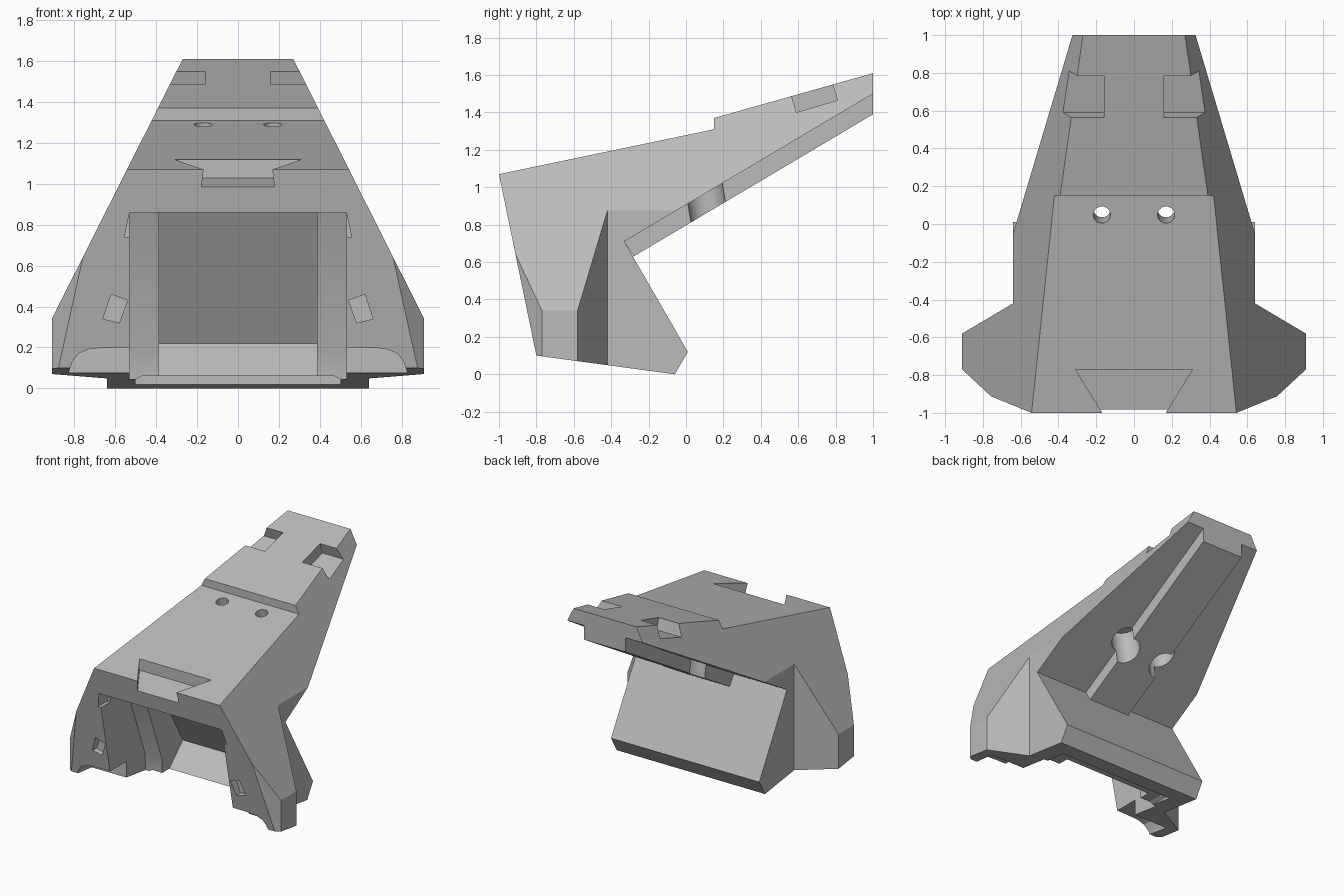
import bpy, bmesh, math
from mathutils import Matrix, Vector

cube = bpy.data.objects.get("Cube")
if cube:
    bpy.data.objects.remove(cube, do_unlink=True)

grey = bpy.data.materials.new("plain_grey")
grey.use_nodes = True
COLOUR = (0.5, 0.5, 0.5, 1)
grey.diffuse_color = COLOUR
grey.node_tree.nodes["Principled BSDF"].inputs["Base Color"].default_value = COLOUR


def add_object(name, bm):
    bmesh.ops.recalc_face_normals(bm, faces=bm.faces)
    mesh = bpy.data.meshes.new(name)
    bm.to_mesh(mesh)
    bm.free()
    mesh.materials.append(grey)
    obj = bpy.data.objects.new(name, mesh)
    bpy.context.collection.objects.link(obj)
    return obj


def prism(name, points, axis, lo, hi):
    """Extrude a 2D outline along one axis."""
    place = {"x": lambda a, b: (lo, a, b),
             "y": lambda a, b: (a, lo, b),
             "z": lambda a, b: (a, b, lo)}[axis]
    step = Vector([hi - lo if c == axis else 0 for c in "xyz"])
    bm = bmesh.new()
    face = bm.faces.new([bm.verts.new(place(*p)) for p in points])
    ext = bmesh.ops.extrude_face_region(bm, geom=[face], use_keep_orig=True)
    moved = [v for v in ext["geom"] if isinstance(v, bmesh.types.BMVert)]
    bmesh.ops.translate(bm, verts=moved, vec=step)
    return add_object(name, bm)


def rod(name, start, end, radius):
    """Cylinder between two points."""
    start, end = Vector(start), Vector(end)
    d = end - start
    turn = d.to_track_quat("Z", "Y").to_matrix().to_4x4()
    bm = bmesh.new()
    bmesh.ops.create_cone(bm, cap_ends=True, segments=40, radius1=radius, radius2=radius,
                          depth=d.length,
                          matrix=Matrix.Translation((start + end) / 2) @ turn)
    return add_object(name, bm)


def mirrored(half):
    return half + [(-x, b) for x, b in reversed(half)]


def combine(target, tool, operation):
    mod = target.modifiers.new("combine", "BOOLEAN")
    mod.operation = operation
    mod.solver = "EXACT"
    mod.object = tool
    bpy.context.view_layer.objects.active = target
    bpy.ops.object.modifier_apply(modifier=mod.name)
    bpy.data.objects.remove(tool, do_unlink=True)


# Main shell: side profile trimmed by the front outline and the plan outline
body = prism("body_shell", [(-1, 1.07), (.15, 1.31), (.15, 1.37), (1, 1.61), (1, 1.5),
                            (-.33, .71), (.01, .12), (-.06, 0), (-.8, .1)], "x", -1.2, 1.2)
combine(body, prism("front_outline", mirrored([(.225, 1.7), (.91, .34), (.91, -.1)]),
                    "y", -1.2, 1.2), "INTERSECT")
combine(body, prism("plan_outline", mirrored([(.555, -1.1), (.91, -.77), (.91, -.58),
                                              (.64, -.42), (.64, 1.1)]),
                    "z", -.2, 1.8), "INTERSECT")

# Spine bar under the long arm
combine(body, prism("spine", [(1, 1.5), (1, 1.39), (-.28, .63), (-.33, .71),
                              (-.2, .92), (.9, 1.53)], "x", -.18, .18), "UNION")

cutters = [
    # Wide front cavity, then the narrower deep pocket with its sloping lip
    prism("front_cavity", [(-1.2, .86), (-.65, .86), (-.39, .18), (-.37, -.2), (-1.2, -.2)],
          "x", -.53, .53),
    prism("deep_pocket", [(-1.2, .859), (-.5, .859), (-.13, .22), (-.33, .03),
                          (-.45, -.2), (-1.2, -.2)], "x", -.385, .385),
    prism("cavity_shoulder", mirrored([(.53, .858), (.555, .74)]), "y", -1.2, -.82),
    # Rounded clearance under the feet and a shallow groove behind it
    prism("foot_arch", mirrored([(.6, .2), (.72, .195), (.78, .17), (.81, .13),
                                 (.83, .07), (.84, -.2)]), "y", -1.2, -.62),
    prism("under_groove", mirrored([(.47, .06), (.5, .045), (.52, -.2)]), "y", -.8, -.2),
    # Flared notch in the front top edge, floor parallel to the top
]
notch = prism("front_notch", mirrored([(.168, -1), (.18, -.98), (.31, -.77)]), "z", .98, 1.4)
for v in notch.data.vertices:
    if v.co.z < 1.1:
        v.co.z = .985 + .21 * (v.co.y + .98)
cutters.append(notch)

for s in (-1, 1):
    # Open-sided notches on the arm
    cutters.append(prism("arm_notch", [(.54, 1.571), (.757, 1.635), (.81, 1.465), (.59, 1.4)],
                         "x", s * .16, s * .6))
    # Tilted slots in the front legs
    cutters.append(prism("leg_slot", [(s * x, z) for x, z in
                                      ((.54, .43), (.62, .46), (.66, .34), (.58, .32))],
                         "y", -1.2, -.8))
    # Bolt hole with a wide bore from below
    cutters.append(rod("bolt_hole", (s * .17, .13, .8), (s * .17, .03, 1.4), .045))
    cutters.append(rod("bolt_bore", (s * .17, .143, .72), (s * .17, .08, 1.1), .1))

for cutter in cutters:
    combine(body, cutter, "DIFFERENCE")

bpy.ops.object.select_all(action="DESELECT")
body.select_set(True)
bpy.context.view_layer.objects.active = body
bpy.ops.object.shade_smooth_by_angle(angle=math.radians(25))
